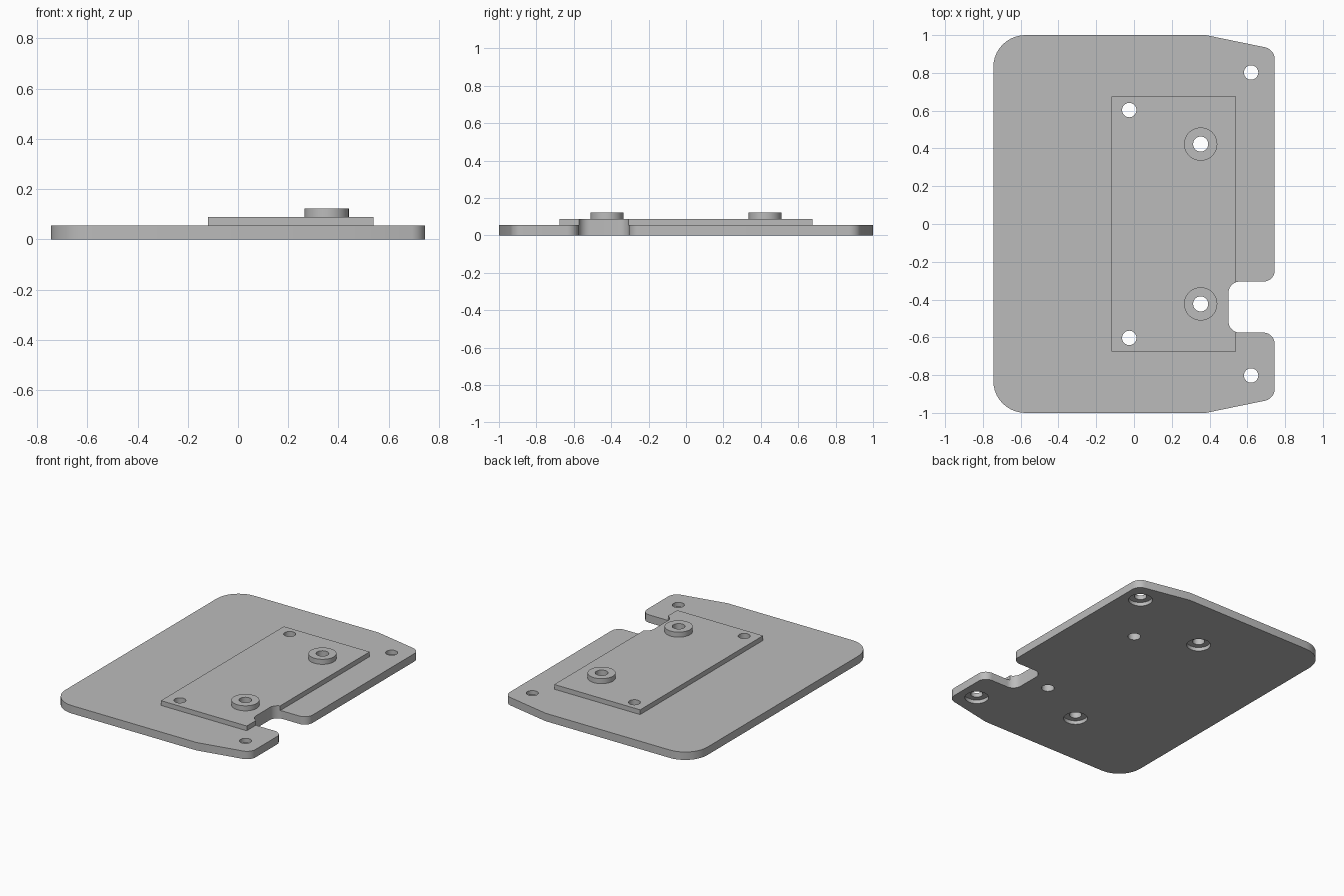
import bpy, bmesh, math
from mathutils import Vector

cube = bpy.data.objects.get("Cube")
if cube:
    bpy.data.objects.remove(cube, do_unlink=True)

grey = bpy.data.materials.new("plain grey")
grey.use_nodes = True
grey.diffuse_color = (0.5, 0.5, 0.5, 1)
grey.node_tree.nodes["Principled BSDF"].inputs["Base Color"].default_value = (0.5, 0.5, 0.5, 1)

BASE_TOP, PAD_TOP, BOSS_TOP = 0.055, 0.088, 0.123
HOLE_R = 0.038


def rounded(corners, steps=10):
    """Outline from (x, y, radius) corners, each rounded with a tangent arc."""
    out = []
    for i, (x, y, r) in enumerate(corners):
        p = Vector((x, y))
        if r == 0:
            out.append(p)
            continue
        a = (Vector(corners[i - 1][:2]) - p).normalized()
        b = (Vector(corners[(i + 1) % len(corners)][:2]) - p).normalized()
        half = a.angle(b) / 2
        centre = p + (a + b).normalized() * r / math.sin(half)
        start = p + a * r / math.tan(half) - centre
        end = p + b * r / math.tan(half) - centre
        turn = math.atan2(start.x * end.y - start.y * end.x, start.dot(end))
        for k in range(steps + 1):
            t = turn * k / steps
            c, s = math.cos(t), math.sin(t)
            out.append(centre + Vector((start.x * c - start.y * s, start.x * s + start.y * c)))
    return out


def circle(x, y, r, n=48):
    return [Vector((x + r * math.cos(2 * math.pi * k / n), y + r * math.sin(2 * math.pi * k / n)))
            for k in range(n)]


def prism(name, outline, z0, z1):
    bm = bmesh.new()
    face = bm.faces.new([bm.verts.new((p.x, p.y, z0)) for p in outline])
    ext = bmesh.ops.extrude_face_region(bm, geom=[face])
    bmesh.ops.translate(bm, vec=(0, 0, z1 - z0),
                        verts=[g for g in ext["geom"] if isinstance(g, bmesh.types.BMVert)])
    bmesh.ops.recalc_face_normals(bm, faces=bm.faces)
    mesh = bpy.data.meshes.new(name)
    bm.to_mesh(mesh)
    bm.free()
    obj = bpy.data.objects.new(name, mesh)
    bpy.context.collection.objects.link(obj)
    mesh.materials.append(grey)
    return obj


def activate(obj):
    bpy.ops.object.select_all(action='DESELECT')
    obj.select_set(True)
    bpy.context.view_layer.objects.active = obj


def cut(obj, outline, z0=-0.1, z1=0.3):
    cutter = prism("cutter", outline, z0, z1)
    cutter.hide_render = True
    mod = obj.modifiers.new("cut", 'BOOLEAN')
    mod.operation, mod.solver, mod.object = 'DIFFERENCE', 'EXACT', cutter
    activate(obj)
    bpy.ops.object.modifier_apply(modifier=mod.name)
    bpy.data.objects.remove(cutter, do_unlink=True)


# Base plate: large left corners, tapered right ends, notch in the right edge
base = prism("base_plate", rounded([
    (-0.745, -1, 0.17), (0.38, -1, 0), (0.745, -0.925, 0.065),
    (0.745, -0.575, 0.06), (0.5, -0.575, 0.06), (0.5, -0.305, 0.06), (0.745, -0.305, 0.06),
    (0.745, 0.925, 0.065), (0.38, 1, 0), (-0.745, 1, 0.17)]), 0, BASE_TOP)

# Raised pad, cut by the same notch
pad = prism("raised_pad", rounded([
    (-0.12, -0.675, 0), (0.54, -0.675, 0), (0.54, 0.675, 0), (-0.12, 0.675, 0)]),
    BASE_TOP, PAD_TOP)
cut(pad, rounded([(0.5, -0.575, 0.06), (0.9, -0.575, 0), (0.9, -0.305, 0), (0.5, -0.305, 0.06)]))

parts = [base, pad]
for side, label in ((-1, "front"), (1, "back")):
    # Boss ring with a plain through hole
    x, y = 0.353, side * 0.423
    boss = prism(label + "_boss", circle(x, y, 0.088), PAD_TOP, BOSS_TOP)
    parts.append(boss)
    for part in (base, pad, boss):
        cut(part, circle(x, y, 0.04))
    # Screw holes, counterbored from underneath
    for hx, hy, hit in ((-0.025, 0.603, (base, pad)), (0.62, 0.802, (base,))):
        for part in hit:
            cut(part, circle(hx, side * hy, HOLE_R))
        cut(base, circle(hx, side * hy, 0.075), -0.1, 0.025)

for part in parts:
    activate(part)
    bpy.ops.object.shade_smooth_by_angle(angle=math.radians(25))
